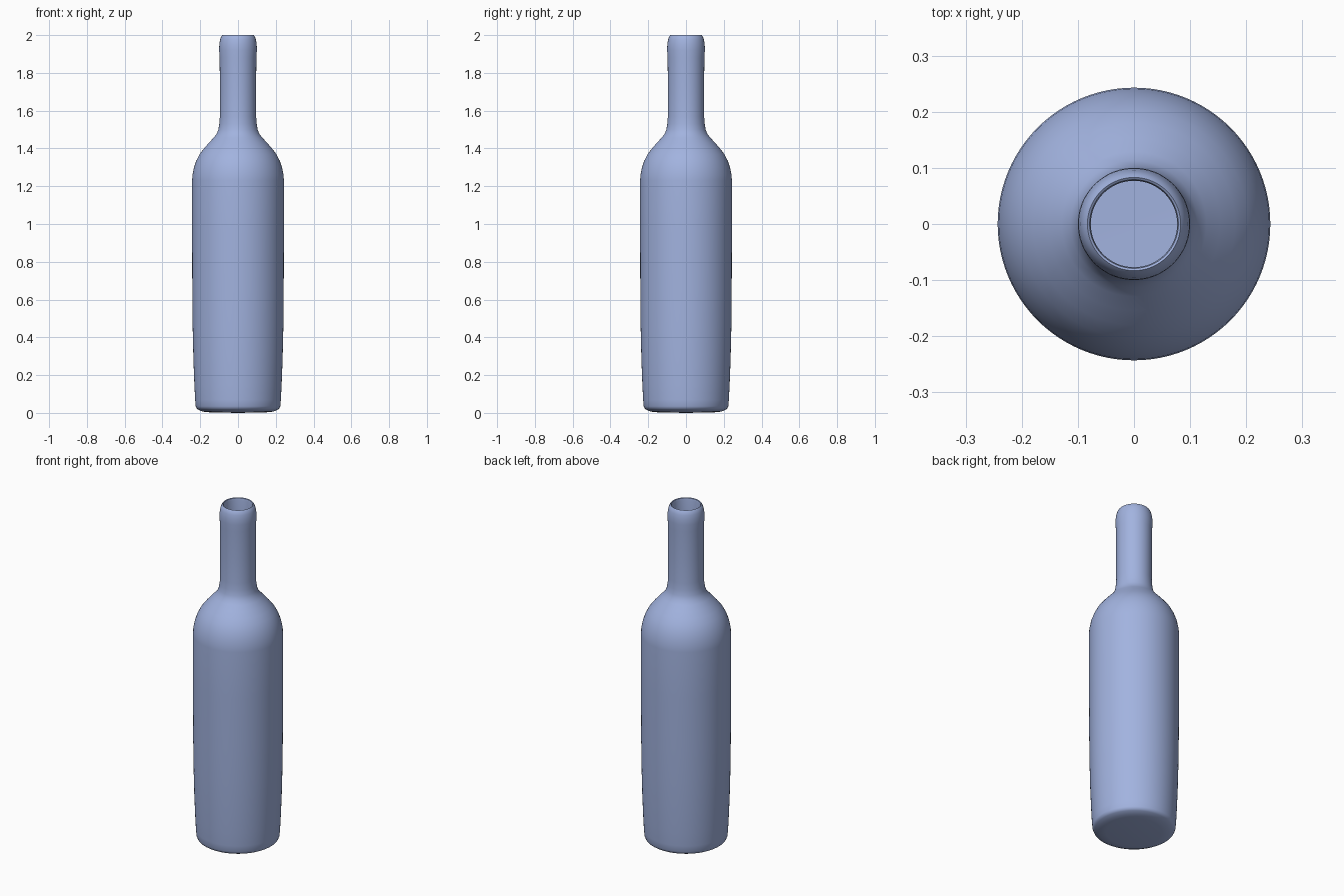
import bpy, bmesh, math

SEGMENTS = 96

glass = bpy.data.materials.new("pale blue glass")
glass.diffuse_color = (0.36, 0.45, 0.74, 1.0)

# Outer profile (radius, height), from the base up to the lip
outer = [
    (0.0, 0.0), (0.15, 0.003), (0.188, 0.007), (0.210, 0.017), (0.219, 0.023),
    (0.224, 0.035), (0.227, 0.07), (0.231, 0.15), (0.236, 0.28), (0.240, 0.45),
    (0.242, 0.65), (0.243, 0.95), (0.243, 1.23),
    (0.241, 1.26), (0.233, 1.30), (0.221, 1.335), (0.203, 1.37), (0.180, 1.40),
    (0.154, 1.43), (0.129, 1.457), (0.113, 1.477), (0.104, 1.50), (0.099, 1.53),
    (0.096, 1.57), (0.096, 1.70), (0.097, 1.88), (0.100, 1.92), (0.099, 1.95),
    (0.095, 1.975), (0.089, 1.993), (0.083, 2.0),
]
# Inner profile, from the lip down to the inside floor
inner = [
    (0.079, 1.997), (0.077, 1.985), (0.077, 1.50), (0.100, 1.46), (0.160, 1.39),
    (0.205, 1.32), (0.223, 1.24), (0.222, 0.65), (0.208, 0.10), (0.195, 0.04),
    (0.0, 0.035),
]

# Bottle: spin the profile around the z axis
bm = bmesh.new()
verts = [bm.verts.new((r, 0, z)) for r, z in outer + inner]
edges = [bm.edges.new(pair) for pair in zip(verts, verts[1:])]
bmesh.ops.spin(bm, geom=verts + edges, cent=(0, 0, 0), axis=(0, 0, 1),
               angle=2 * math.pi, steps=SEGMENTS, use_merge=True)
bmesh.ops.remove_doubles(bm, verts=bm.verts, dist=1e-5)
bmesh.ops.recalc_face_normals(bm, faces=bm.faces)
mesh = bpy.data.meshes.new("bottle")
bm.to_mesh(mesh)
bm.free()
mesh.materials.append(glass)
bottle = bpy.data.objects.new("bottle", mesh)
bpy.context.collection.objects.link(bottle)

# Smooth shading
bpy.context.view_layer.objects.active = bottle
bottle.select_set(True)
bpy.ops.object.shade_smooth_by_angle(angle=math.radians(35))
